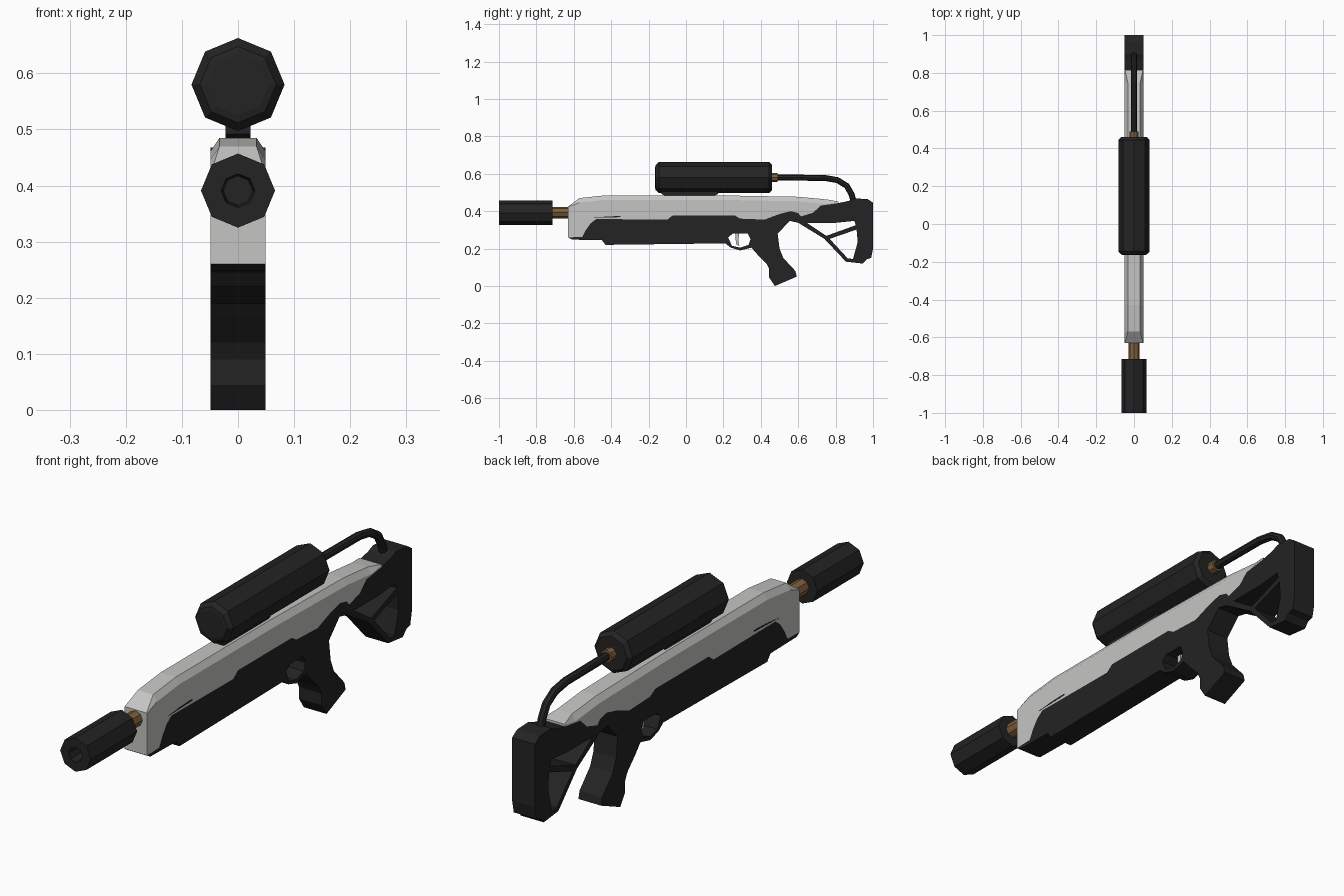
import bpy, bmesh, math

if "Cube" in bpy.data.objects:
    bpy.data.objects.remove(bpy.data.objects["Cube"])

def material(name, rgb):
    m = bpy.data.materials.new(name)
    m.diffuse_color = (*rgb, 1)
    m.use_nodes = True
    m.node_tree.nodes["Principled BSDF"].inputs["Base Color"].default_value = m.diffuse_color
    return m

DARK = material("charcoal", (0.017, 0.017, 0.017))
LIGHT = material("pale_grey", (0.56, 0.56, 0.55))
BRASS = material("brass_brown", (0.21, 0.115, 0.045))
HALF = 0.049

def add_object(name, mesh, mat):
    ob = bpy.data.objects.new(name, mesh)
    mesh.materials.clear()
    mesh.materials.append(mat)
    bpy.context.collection.objects.link(ob)
    return ob

def loft(name, rings, mat):
    """Skin equal-length rings of points and cap both ends."""
    bm = bmesh.new()
    rows = [[bm.verts.new(p) for p in ring] for ring in rings]
    n = len(rows[0])
    for a, b in zip(rows, rows[1:]):
        for i in range(n):
            j = (i + 1) % n
            bm.faces.new((a[i], a[j], b[j], b[i]))
    bm.faces.new(rows[0])
    bm.faces.new(rows[-1])
    bmesh.ops.recalc_face_normals(bm, faces=bm.faces)
    mesh = bpy.data.meshes.new(name)
    bm.to_mesh(mesh)
    bm.free()
    return add_object(name, mesh, mat)

def octagon(name, profile, z, mat):
    """Eight-sided turned part along y, profile of (y, radius)."""
    rings = [[(r * math.cos(k * math.pi / 4), y, z + r * math.sin(k * math.pi / 4))
              for k in range(8)] for y, r in profile]
    return loft(name, rings, mat)

def from_curve(name, curve, mat, rotation=(0, 0, 0)):
    tmp = bpy.data.objects.new(name + "_curve", curve)
    bpy.context.collection.objects.link(tmp)
    bpy.context.view_layer.update()
    dg = bpy.context.evaluated_depsgraph_get()
    mesh = bpy.data.meshes.new_from_object(tmp.evaluated_get(dg))
    bpy.data.objects.remove(tmp)
    for p in mesh.polygons:
        p.use_smooth = False
    ob = add_object(name, mesh, mat)
    ob.rotation_euler = rotation
    return ob

def add_spline(curve, pts, cyclic):
    s = curve.splines.new('POLY')
    s.points.add(len(pts) - 1)
    for p, co in zip(s.points, pts):
        p.co = (*co, 1)
    s.use_cyclic_u = cyclic

def plate(name, outlines, half, mat):
    """Side-view (y, z) outline with holes, extruded across x."""
    c = bpy.data.curves.new(name, 'CURVE')
    c.dimensions = '2D'
    c.fill_mode = 'BOTH'
    c.extrude = half
    for o in outlines:
        add_spline(c, [(y, z, 0) for y, z in o], True)
    return from_curve(name, c, mat, (math.pi / 2, 0, math.pi / 2))

def interp(table, y):
    for (y0, z0), (y1, z1) in zip(table, table[1:]):
        if y <= y1:
            return z0 + (z1 - z0) * (y - y0) / (y1 - y0)
    return table[-1][1]

# Pale upper shell: top ridge and the wavy paint line shared with the lower frame
top = [(-.63, .425), (-.57, .47), (-.43, .485), (.15, .485), (.6, .477), (.75, .463), (.815, .452)]
seam = [(-.63, .26), (-.555, .262), (-.535, .30), (-.51, .335), (-.48, .358), (-.10, .355),
        (-.07, .378), (.26, .378), (.29, .36), (.42, .355), (.50, .385), (.56, .40), (.60, .39),
        (.615, .372), (.68, .392), (.72, .43), (.815, .443)]
rings = []
for y in sorted({p[0] for p in top + seam}):
    zt, zb = interp(top, y), interp(seam, y)
    k = max(0.1, min(1, (y + .63) / .06, (.815 - y) / .065))   # chamfer fades at both ends
    w, zs = HALF - .016 * k, max(zt - .024 * k, zb + .003)
    rings.append([(-HALF, y, zb), (-HALF, y, zs), (-w, y, zt), (w, y, zt), (HALF, y, zs), (HALF, y, zb)])
loft("upper_shell", rings, LIGHT)

# Dark lower frame with grip, trigger guard and open stock
under = [(1, .2), (.99, .15), (.965, .142), (.945, .12), (.855, .13), (.74, .252), (.60, .338),
         (.555, .348), (.49, .28), (.50, .20), (.52, .15), (.585, .08), (.592, .05), (.475, 0),
         (.445, .045), (.445, .09), (.43, .12), (.385, .165), (.35, .205), (.29, .19), (.24, .205),
         (.21, .228), (-.43, .22), (-.45, .245), (-.61, .248)]
stock_top = [(.87, .455), (.90, .468), (.97, .465), (1, .445)]
guard_hole = [(.225, .26), (.25, .28), (.33, .28), (.345, .25), (.335, .22), (.29, .205), (.245, .215)]
stock_upper_hole = [(.645, .338), (.80, .338), (.90, .348), (.908, .325), (.75, .268)]
stock_lower_hole = [(.768, .252), (.912, .302), (.918, .235), (.893, .145), (.865, .147)]
plate("lower_frame", [seam + stock_top + under, guard_hole, stock_upper_hole, stock_lower_hole], HALF, DARK)

# Trigger blade
plate("trigger", [[(.265, .285), (.285, .285), (.28, .245), (.285, .215), (.27, .22), (.265, .25)]], .008, LIGHT)

# Thin dark groove marks on both sides of the shell
for side in (-1, 1):
    mark = plate("side_groove", [[(-.50, .364), (-.35, .368), (-.35, .374), (-.42, .372)]], .001, DARK)
    mark.location.x = side * HALF

# Barrel and hollow muzzle can
octagon("barrel", [(-.74, .03), (-.60, .03)], .392, BRASS)
octagon("muzzle_can", [(-.90, .026), (-1, .03), (-1, .066), (-.715, .066)], .391, DARK)

# Gas tank with its mount, valve and hose
octagon("tank", [(-.165, .055), (-.162, .068), (-.145, .083), (.445, .083), (.46, .068)], .58, DARK)
plate("tank_mount", [[(-.13, .52), (-.13, .492), (-.11, .48), (.15, .48), (.17, .492), (.17, .52)]], .022, DARK)
octagon("tank_valve", [(.45, .024), (.49, .024)], .58, BRASS)
hose = bpy.data.curves.new("hose", 'CURVE')
hose.dimensions = '3D'
hose.bevel_depth = .016
hose.bevel_resolution = 2
hose.use_fill_caps = True
add_spline(hose, [(0, .485, .58), (0, .74, .578), (0, .81, .566), (0, .86, .535), (0, .885, .49), (0, .90, .44)], False)
from_curve("hose", hose, DARK)
